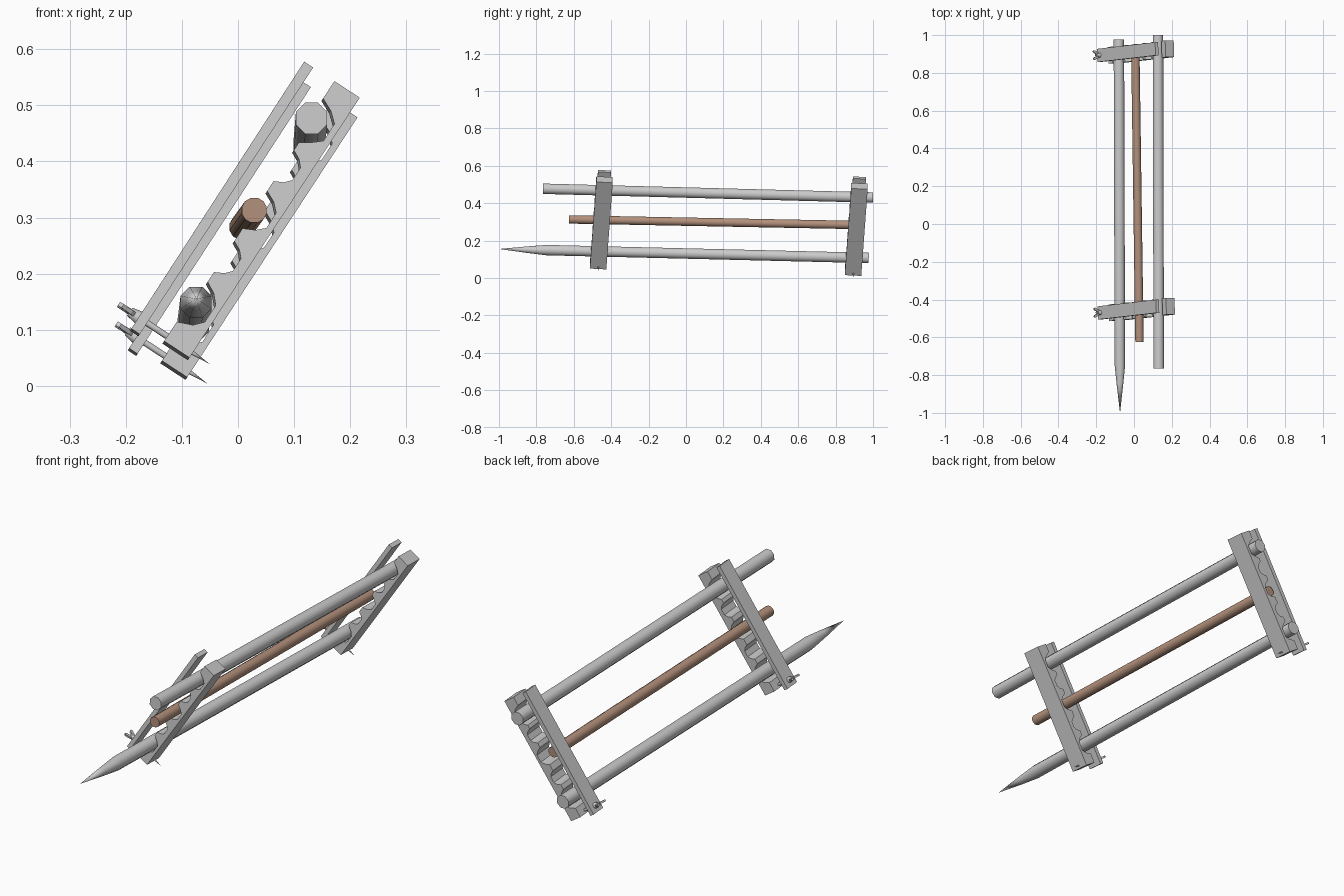
import bpy, bmesh, math
from mathutils import Vector, Matrix

if "Cube" in bpy.data.objects:
    bpy.data.objects.remove(bpy.data.objects["Cube"])

# Clamp frame: U runs along the clamp, V from beam to bar, W along the poles
U = Vector((0.547, 0.062, 0.835)).normalized()
Y = Vector((0, 1, 0))
W = (Y - U * Y.dot(U)).normalized()
V = U.cross(W)


def clamp_matrix(origin):
    m = Matrix((U, V, -W)).transposed().to_4x4()
    m.translation = origin
    return m


def finish(bm, name, matrix=None, smooth=None):
    bmesh.ops.recalc_face_normals(bm, faces=bm.faces)
    me = bpy.data.meshes.new(name)
    bm.to_mesh(me)
    bm.free()
    if smooth:
        me.shade_smooth()
        me.set_sharp_from_angle(angle=math.radians(smooth))
    ob = bpy.data.objects.new(name, me)
    bpy.context.collection.objects.link(ob)
    if matrix:
        ob.matrix_world = matrix
    return ob


def prism(name, pts, depth, matrix):
    """Extrude a (u, v) outline symmetrically along W."""
    bm = bmesh.new()
    f = bm.faces.new([bm.verts.new((u, v, -depth / 2)) for u, v in pts])
    r = bmesh.ops.extrude_face_region(bm, geom=[f])
    top = [e for e in r["geom"] if isinstance(e, bmesh.types.BMVert)]
    bmesh.ops.translate(bm, verts=top, vec=(0, 0, depth))
    return finish(bm, name, matrix)


def lathe(name, a, b, rings, sides, matrix=None, smooth=50):
    """Rod from a to b; rings are (fraction along, radius)."""
    a, b = Vector(a), Vector(b)
    d = b - a
    q = d.to_track_quat('Z', 'Y')
    bm = bmesh.new()
    loops = []
    for t, r in rings:
        if r == 0:
            loops.append([bm.verts.new(a + d * t)])
            continue
        loops.append([bm.verts.new(a + d * t + q @ Vector((
            r * math.cos((i + .5) * math.tau / sides),
            r * math.sin((i + .5) * math.tau / sides), 0))) for i in range(sides)])
    for p, n in zip(loops, loops[1:]):
        for i in range(sides):
            j = (i + 1) % sides
            quad = [p[i % len(p)], p[j % len(p)], n[j % len(n)], n[i % len(n)]]
            bm.faces.new(list(dict.fromkeys(quad)))
    for lp in (loops[0], loops[-1]):
        if len(lp) > 2:
            bm.faces.new(lp)
    return finish(bm, name, matrix, smooth)


# Poles
lathe("pointed_pole", (-0.074, -1.0, 0.155), (-0.08, 0.977, 0.107),
      [(0, 0), (0.077, 0.019), (0.128, 0.03), (1, 0.03)], 8)
lathe("plain_pole", (0.131, -0.765, 0.477), (0.127, 1.0, 0.43),
      [(0, 0.03), (1, 0.03)], 8)
rod = lathe("thin_brown_pole", (0.029, -0.625, 0.313), (0.007, 0.92, 0.283),
            [(0, 0.023), (1, 0.023)], 12)
brown = bpy.data.materials.new("brown")
brown.diffuse_color = (0.45, 0.28, 0.2, 1)
brown.use_nodes = True
brown.node_tree.nodes["Principled BSDF"].inputs["Base Color"].default_value = brown.diffuse_color
rod.data.materials.append(brown)

# Beam outline: five trapezoid notches for the poles
L, T = 0.555, 0.054
outline = [(0, 0), (L, 0), (L, T)]
for c, half, top, floor in ((0.473, 0.045, T, 0.012), (0.379, 0.033, 0.047, 0.02),
                            (0.285, 0.04, 0.047, 0.012), (0.185, 0.033, 0.047, 0.02),
                            (0.086, 0.045, T, 0.012)):
    hi = top if c > 0.4 else 0.047
    lo = top if c < 0.1 else 0.047
    mid = (hi + floor) / 2 - 0.003
    outline += [(c + half, hi), (c + half * .75, mid), (c + half * .4, floor),
                (c - half * .4, floor), (c - half * .75, mid), (c - half, lo)]
outline.append((0, T))

# Two clamps, each with beam, bar, bolt and wing nut
for side, origin in (("front", (-0.088, -0.47, 0.048)), ("rear", (-0.092, 0.893, 0.013))):
    m = clamp_matrix(origin)
    prism(side + "_notched_beam", outline, 0.088, m)
    prism(side + "_clamp_bar", [(-0.013, 0.097), (L, 0.099), (L, 0.118), (-0.013, 0.115)], 0.07, m)
    bu = 0.013
    lathe(side + "_bolt", (bu, -0.036, 0), (bu, 0.142, 0),
          [(0, 0.0), (0.2, 0.004), (0.3, 0.006), (1, 0.006)], 8, m)
    lathe(side + "_nut", (bu, 0.115, 0), (bu, 0.134, 0), [(0, 0.013), (1, 0.009)], 8, m)
    for s in (-1, 1):
        bm = bmesh.new()
        wing = [(0.118, 0.005), (0.13, 0.016), (0.15, 0.026), (0.158, 0.022),
                (0.155, 0.014), (0.134, 0.004)]
        f = bm.faces.new([bm.verts.new((bu - 0.004, v, s * w)) for v, w in wing])
        r = bmesh.ops.extrude_face_region(bm, geom=[f])
        bmesh.ops.translate(bm, vec=(0.008, 0, 0),
                            verts=[e for e in r["geom"] if isinstance(e, bmesh.types.BMVert)])
        finish(bm, side + "_nut_wing", m)
